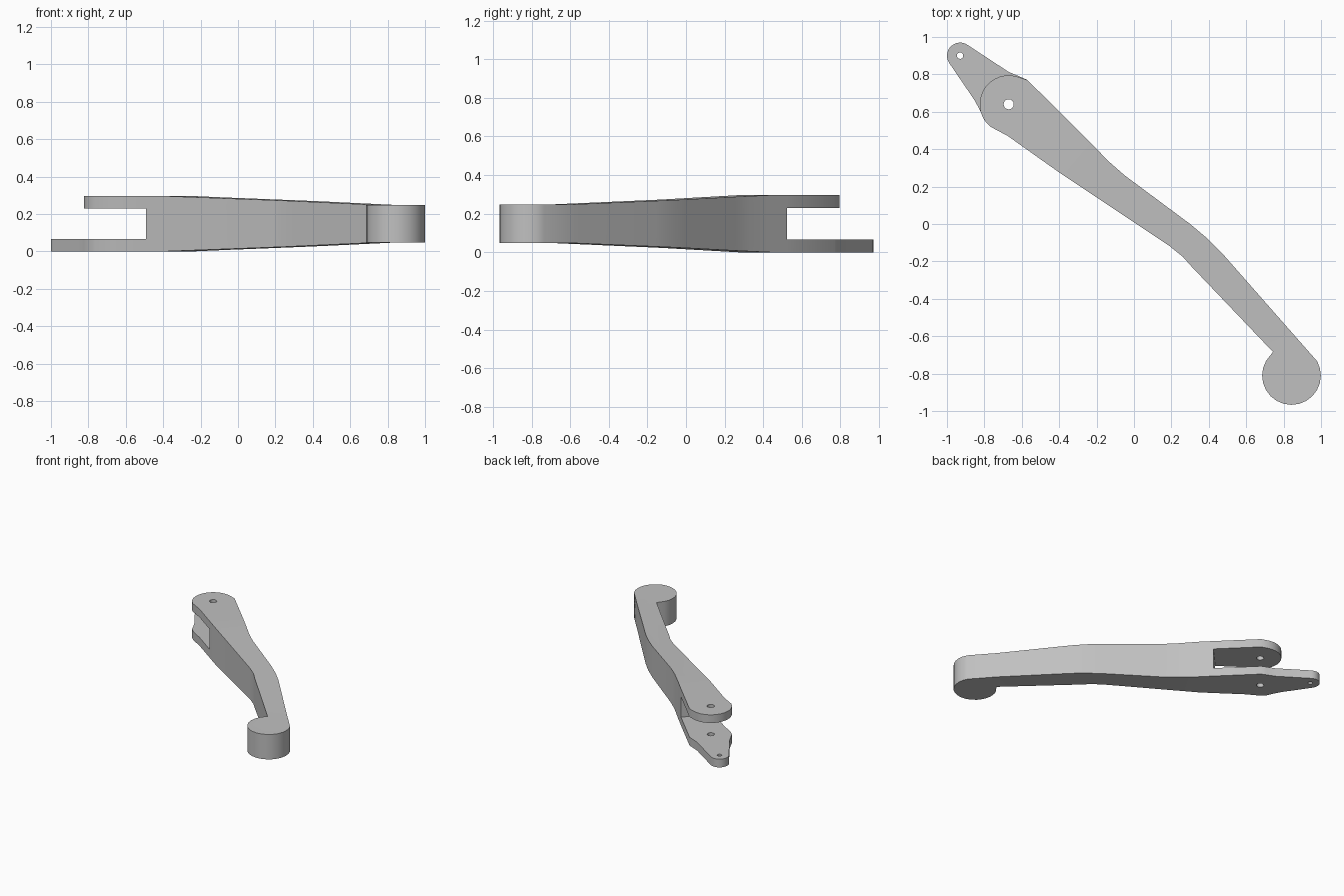
import bpy, bmesh
from math import sin, cos, radians
from mathutils import Vector

cube = bpy.data.objects.get("Cube")
if cube:
    bpy.data.objects.remove(cube)

HEIGHT, MID = 0.296, 0.148
SLOT_LOW, SLOT_HIGH = 0.067, 0.23
AXIS = Vector((0.73, -0.68, 0))            # direction along the arm
ROOT, TAPER_START, TAPER_END = -0.59, -0.475, 1.0
PIVOT, TIP = (-0.67, 0.64), (-0.93, 0.90)
ROOT_A, ROOT_B = (-0.321, 0.523), (-0.491, 0.340)   # slot wall corners


def arc(centre, r, start, end, n):
    angles = [radians(start + (end - start) * i / n) for i in range(n + 1)]
    return [(centre[0] + r * cos(a), centre[1] + r * sin(a)) for a in angles]


def along(p):
    return p.dot(AXIS)


def prism(bm, outline, z0, z1):
    base = bm.faces.new([bm.verts.new((x, y, z0)) for x, y in outline])
    ext = bmesh.ops.extrude_face_region(bm, geom=[base], use_keep_orig=True)
    verts = [v for v in ext["geom"] if isinstance(v, bmesh.types.BMVert)]
    bmesh.ops.translate(bm, verts=verts, vec=(0, 0, z1 - z0))


def root_faces(bm):
    return [f for f in bm.faces
            if all(abs(along(v.co) - ROOT) < 0.002 for v in f.verts)]


# Tapered arm with round boss
arm = [ROOT_A, (-0.13, 0.33), (-0.05, 0.26), (0.30, 0.0), (0.395, -0.08),
       (0.47, -0.155)]
arm += arc((0.842, -0.81), 0.157, 29, -210, 16)
arm += [(0.743, -0.684), (0.31, -0.23), (0.262, -0.176), (0.19, -0.118),
        (-0.396, 0.273), ROOT_B]
bm = bmesh.new()
prism(bm, arm, 0, HEIGHT)
cuts = [(AXIS * (s / AXIS.length_squared), AXIS) for s in (TAPER_START, TAPER_END)]
cuts += [(Vector((0, 0, z)), Vector((0, 0, 1))) for z in (SLOT_LOW, SLOT_HIGH)]
for co, no in cuts:
    bmesh.ops.bisect_plane(bm, geom=bm.verts[:] + bm.edges[:] + bm.faces[:],
                           dist=0.0005, plane_co=co, plane_no=no)
for v in bm.verts:
    t = (along(v.co) - TAPER_START) / (TAPER_END - TAPER_START)
    v.co.z = MID + (v.co.z - MID) * (1 - 0.32 * min(max(t, 0), 1))
ends = [f for f in root_faces(bm)
        if not SLOT_LOW < f.calc_center_median().z < SLOT_HIGH]
bmesh.ops.delete(bm, geom=ends, context="FACES")

# Upper rounded prong and lower prong with its extended tongue
upper = [ROOT_A, (-0.57, 0.77)] + arc(PIVOT, 0.155, 75, 230, 14)
upper += [(-0.674, 0.47), ROOT_B]
lower = [ROOT_A, (-0.57, 0.77), (-0.61, 0.788), (-0.67, 0.813)]
lower += arc(TIP, 0.07, 55, 215, 12)
lower += [(-0.85, 0.658), (-0.825, 0.61), (-0.80, 0.555), (-0.765, 0.522),
          (-0.674, 0.47), ROOT_B]
for outline, z0, z1 in ((upper, SLOT_HIGH, HEIGHT), (lower, 0, SLOT_LOW)):
    part = bmesh.new()
    prism(part, outline, z0, z1)
    bmesh.ops.delete(part, geom=root_faces(part), context="FACES")
    tmp = bpy.data.meshes.new("prong")
    part.to_mesh(tmp)
    part.free()
    bm.from_mesh(tmp)
    bpy.data.meshes.remove(tmp)

bmesh.ops.remove_doubles(bm, verts=bm.verts[:], dist=0.0005)
bmesh.ops.recalc_face_normals(bm, faces=bm.faces[:])
mesh = bpy.data.meshes.new("lever_arm")
bm.to_mesh(mesh)
bm.free()
lever = bpy.data.objects.new("lever_arm", mesh)
bpy.context.collection.objects.link(lever)

# Grey metal
grey = bpy.data.materials.new("grey_metal")
grey.use_nodes = True
colour = (0.53, 0.53, 0.53, 1)
grey.diffuse_color = colour
grey.node_tree.nodes["Principled BSDF"].inputs["Base Color"].default_value = colour
mesh.materials.append(grey)

# Pin holes through the prongs and the tongue
for (x, y), r in ((PIVOT, 0.027), (TIP, 0.017)):
    bpy.ops.mesh.primitive_cylinder_add(vertices=24, radius=r, depth=1,
                                        location=(x, y, MID))
    cutter = bpy.context.object
    cutter.name = "hole_cutter"
    cutter.hide_render = True
    mod = lever.modifiers.new("pin_hole", "BOOLEAN")
    mod.operation = "DIFFERENCE"
    mod.solver = "EXACT"
    mod.object = cutter
    bpy.ops.object.select_all(action="DESELECT")
    bpy.context.view_layer.objects.active = lever
    lever.select_set(True)
    bpy.ops.object.modifier_apply(modifier=mod.name)
    bpy.data.objects.remove(cutter)

bpy.ops.object.shade_smooth_by_angle(angle=radians(30))
